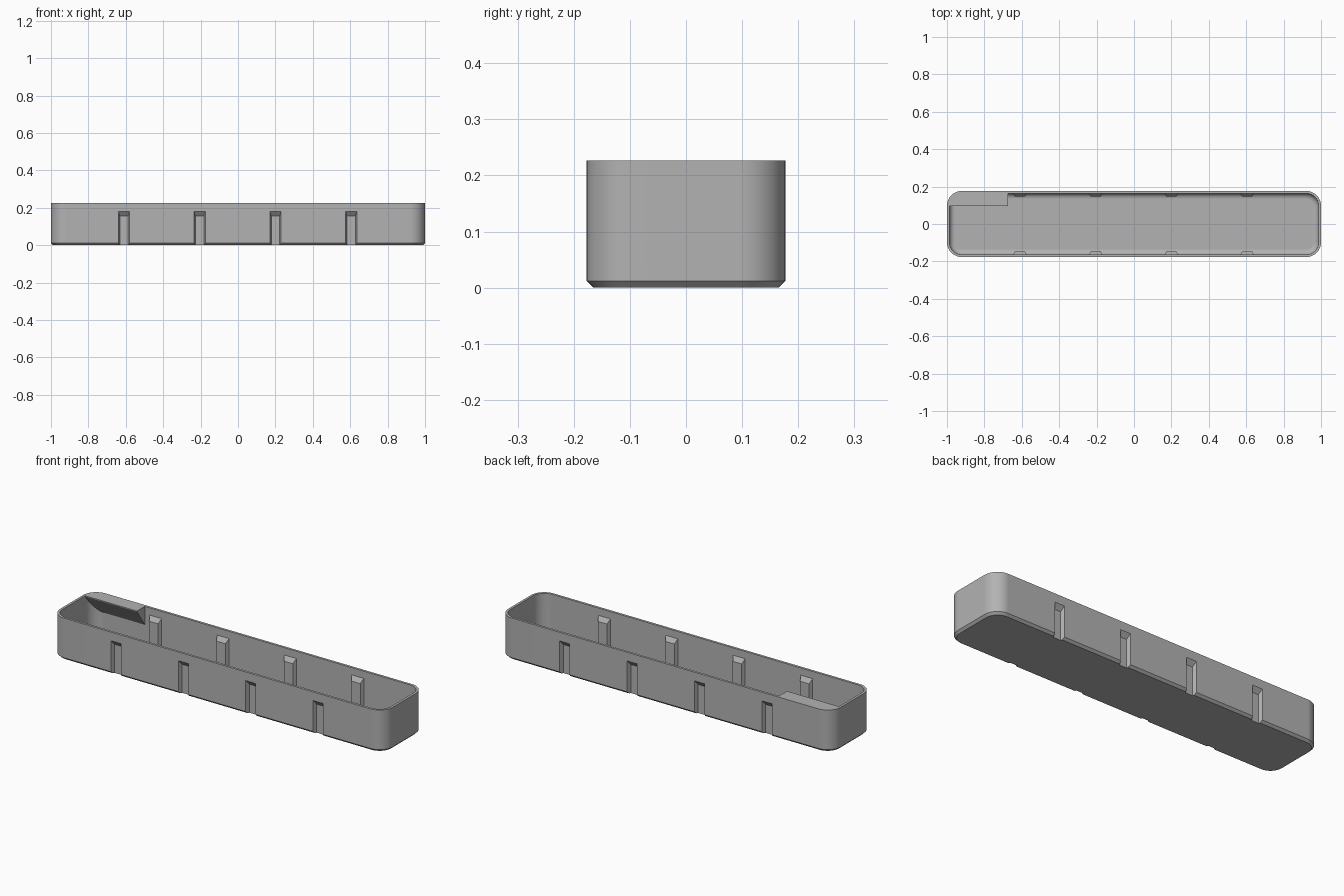
import bpy
import bmesh
import math

if "Cube" in bpy.data.objects:
    bpy.data.objects.remove(bpy.data.objects["Cube"], do_unlink=True)

HALF_X, HALF_Y, HEIGHT = 1.0, 0.177, 0.227
RADIUS, WALL, FLOOR = 0.08, 0.013, 0.015
CHAMFER, FILLET = 0.012, 0.03
OVER = 0.3                      # cutters reach above the rim
SLOT_X = [-0.61 + 0.405 * i for i in range(4)]

grey = bpy.data.materials.new("plastic grey")
grey.use_nodes = True
colour = (0.45, 0.45, 0.45, 1)
grey.diffuse_color = colour
grey.node_tree.nodes["Principled BSDF"].inputs["Base Color"].default_value = colour


def skin(name, rings):
    """Solid skinned through equal-length rings of points, capped at both ends."""
    bm = bmesh.new()
    loops = [[bm.verts.new(p) for p in ring] for ring in rings]
    n = len(loops[0])
    for low, high in zip(loops, loops[1:]):
        for i in range(n):
            j = (i + 1) % n
            bm.faces.new((low[i], low[j], high[j], high[i]))
    bm.faces.new(loops[0][::-1])
    bm.faces.new(loops[-1])
    bmesh.ops.recalc_face_normals(bm, faces=bm.faces)
    mesh = bpy.data.meshes.new(name)
    bm.to_mesh(mesh)
    bm.free()
    mesh.materials.append(grey)
    obj = bpy.data.objects.new(name, mesh)
    bpy.context.collection.objects.link(obj)
    return obj


def rounded_ring(inset, z, steps=10):
    r = RADIUS - inset
    ring = []
    for k, (sx, sy) in enumerate(((1, 1), (-1, 1), (-1, -1), (1, -1))):
        for s in range(steps + 1):
            a = math.pi / 2 * (k + s / steps)
            ring.append((sx * (HALF_X - RADIUS) + r * math.cos(a),
                         sy * (HALF_Y - RADIUS) + r * math.sin(a), z))
    return ring


def rib(name, x, side, outer_y, inner_y, outer_w, inner_w, outer_z, inner_z, base):
    """Tapered upright with a sloping top, placed on the front or back wall."""
    def ring(z_out, z_in):
        return [(x - outer_w, side * outer_y, z_out), (x + outer_w, side * outer_y, z_out),
                (x + inner_w, side * inner_y, z_in), (x - inner_w, side * inner_y, z_in)]
    return skin(name, [ring(base, base), ring(outer_z, inner_z)])


def subtract(target, cutter):
    mod = target.modifiers.new("cut", "BOOLEAN")
    mod.operation = "DIFFERENCE"
    mod.solver = "EXACT"
    mod.object = cutter
    bpy.context.view_layer.objects.active = target
    bpy.ops.object.modifier_apply(modifier=mod.name)
    bpy.data.objects.remove(cutter, do_unlink=True)


# Outer body with chamfered foot
tray = skin("tray", [rounded_ring(CHAMFER, 0), rounded_ring(0, CHAMFER),
                     rounded_ring(0, HEIGHT)])

# Cavity with a rounded floor edge
arc = [math.pi / 2 * i / 6 for i in range(7)]
cavity = skin("cavity", [rounded_ring(WALL + FILLET * (1 - math.sin(a)),
                                      FLOOR + FILLET * (1 - math.cos(a))) for a in arc]
              + [rounded_ring(WALL, OVER)])

# Label shelf in the back corner: left standing by trimming the cavity
shelf_profile = [(0.097, OVER), (0.097, HEIGHT - 0.004), (0.164, 0.127),
                 (0.2, 0.127), (0.2, OVER)]
subtract(cavity, skin("label_shelf", [[(x, y, z) for y, z in shelf_profile]
                                      for x in (-1.05, -0.675)]))

# Ribs inside the walls, backed by slots outside
for side in (-1, 1):
    for x in SLOT_X:
        subtract(cavity, rib("inner_rib", x, side, 0.18, 0.147, 0.045, 0.027,
                             0.21, 0.163, -0.02))
subtract(tray, cavity)
for side in (-1, 1):
    for x in SLOT_X:
        subtract(tray, rib("outer_slot", x, side, 0.187, 0.157, 0.034, 0.022,
                           0.1925, 0.155, -0.02))

# Smooth corners, crisp edges
bpy.ops.object.select_all(action="DESELECT")
tray.select_set(True)
bpy.context.view_layer.objects.active = tray
bpy.ops.object.shade_smooth_by_angle(angle=math.radians(30))
weighted = tray.modifiers.new("even shading", "WEIGHTED_NORMAL")
weighted.keep_sharp = True
